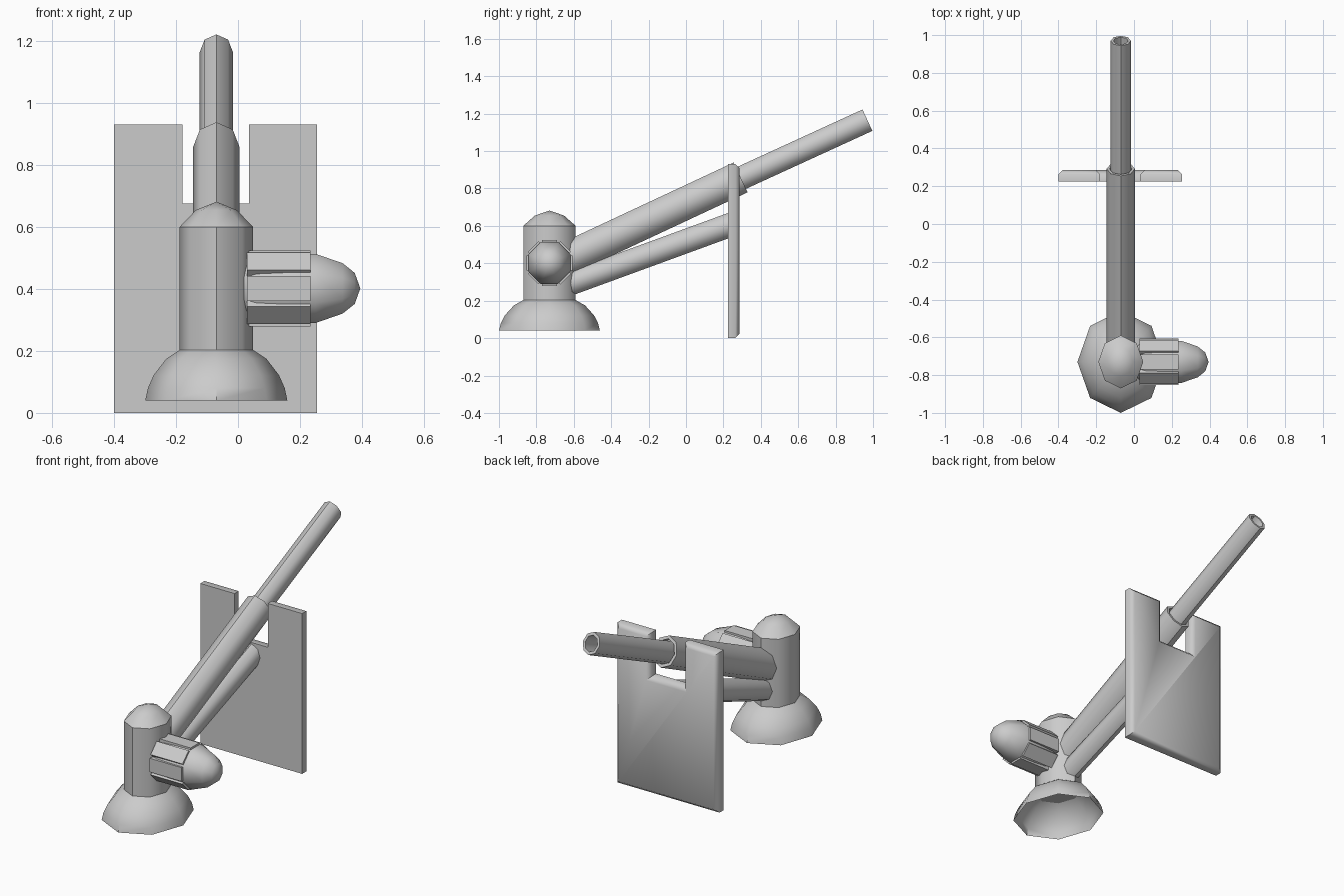
import bpy, bmesh, math
from mathutils import Matrix

if "Cube" in bpy.data.objects:
    bpy.data.objects.remove(bpy.data.objects["Cube"])

GREY = (0.6, 0.6, 0.6, 1)
grey = bpy.data.materials.new("light_grey")
grey.use_nodes = True
grey.diffuse_color = GREY
grey.node_tree.nodes["Principled BSDF"].inputs["Base Color"].default_value = GREY

SIDES = 8
CX, CY = -0.07, -0.73   # pedestal axis
SQUASH = 0.85           # round parts are narrower across x


def finish(name, bm, smooth=True):
    bmesh.ops.recalc_face_normals(bm, faces=bm.faces)
    mesh = bpy.data.meshes.new(name)
    bm.to_mesh(mesh)
    bm.free()
    mesh.materials.append(grey)
    obj = bpy.data.objects.new(name, mesh)
    bpy.context.collection.objects.link(obj)
    if smooth:
        bpy.ops.object.select_all(action='DESELECT')
        obj.select_set(True)
        bpy.context.view_layer.objects.active = obj
        bpy.ops.object.shade_smooth_by_angle(angle=math.radians(50))
    return obj


def lathe(name, profile, loc, rot=(0, 0, 0), squash=SQUASH, phase=0.0):
    """Spin (radius, height) points around local z; radius 0 makes a pole."""
    bm = bmesh.new()
    rings = []
    for r, h in profile:
        count = SIDES if r else 1
        ring = []
        for i in range(count):
            a = (i + phase) * math.tau / SIDES
            ring.append(bm.verts.new((r * squash * math.cos(a), r * math.sin(a), h)))
        rings.append(ring)
    for a, b in zip(rings, rings[1:]):
        for i in range(SIDES):
            j = (i + 1) % SIDES
            quad = [a[i % len(a)], a[j % len(a)], b[j % len(b)], b[i % len(b)]]
            bm.faces.new(list(dict.fromkeys(quad)))
    obj = finish(name, bm)
    obj.location = loc
    obj.rotation_euler = rot
    return obj


def tube(name, radius, start, end, bore=0.0, depth=0.0):
    """Tube in the yz plane, with an optional bore at its far end."""
    (y0, z0), (y1, z1) = start, end
    length = math.hypot(y1 - y0, z1 - z0)
    profile = [(0, 0), (radius, 0), (radius, length)]
    if bore:
        profile += [(bore, length), (bore, length - depth), (0, length - depth)]
    else:
        profile += [(0, length)]
    tilt = -math.atan2(y1 - y0, z1 - z0)
    return lathe(name, profile, (CX, y0, z0), (tilt, 0, 0))


# Pedestal: open bell base, column and cap
lathe("base", [(0.27, 0.04), (0.26, 0.08), (0.238, 0.122), (0.19, 0.175), (0.14, 0.203)],
      (CX, CY, 0))
lathe("column", [(0, 0.2), (0.14, 0.2), (0.14, 0.6)], (CX, CY, 0))
lathe("column_cap", [(0.14, 0.6), (0.078, 0.655), (0, 0.682)], (CX, CY, 0))

# Barrel and supporting strut
tube("barrel_sleeve", 0.088, (-0.68, 0.405), (0.292, 0.859), bore=0.07, depth=0.04)
tube("barrel", 0.063, (0.2, 0.812), (0.97, 1.165), bore=0.046, depth=0.3)
tube("strut", 0.064, (-0.68, 0.27), (0.25, 0.61))

# Shield with a notch for the barrel and a bevelled rear edge
X0, X1, N0, N1, TOP, NOTCH = -0.4, 0.255, -0.18, 0.035, 0.932, 0.677
FRONT, BACK = 0.225, 0.285
bm = bmesh.new()
outline = [(X0, 0), (X1, 0), (X1, TOP), (N1, TOP), (N1, NOTCH), (N0, NOTCH), (N0, TOP), (X0, TOP)]
face = bm.faces.new([bm.verts.new((x, FRONT, z)) for x, z in outline])
new = bmesh.ops.extrude_face_region(bm, geom=[face])["geom"]
for v in new:
    if isinstance(v, bmesh.types.BMVert):
        v.co.y = BACK
if not face.is_valid or len(bm.faces) < len(outline) + 2:
    bm.faces.new([v for v in bm.verts if v.co.y < BACK - 0.01])
rear = [e for e in bm.edges if all(v.co.y > BACK - 0.01 for v in e.verts)]
bmesh.ops.bevel(bm, geom=rear, offset=0.022, segments=1, affect='EDGES')
finish("shield", bm)

# Side pod pointing left, ringed by flat panels
POD_Z = 0.402
lathe("side_pod",
      [(0, -0.02), (0.06, 0.0), (0.1, 0.025), (0.115, 0.06), (0.121, 0.15), (0.121, 0.25),
       (0.088, 0.338), (0.054, 0.377), (0, 0.395)],
      (0, CY, POD_Z), (0, math.pi / 2, 0), squash=1, phase=0.5)
bm = bmesh.new()
for i in range(SIDES):
    place = (Matrix.Translation((0.132, CY, POD_Z))
             @ Matrix.Rotation(i * math.tau / SIDES, 4, 'X')
             @ Matrix.Translation((0, 0, 0.108))
             @ Matrix.Diagonal((0.205, 0.08, 0.03, 1)))
    bmesh.ops.create_cube(bm, size=1, matrix=place)
finish("pod_panels", bm, smooth=False)
